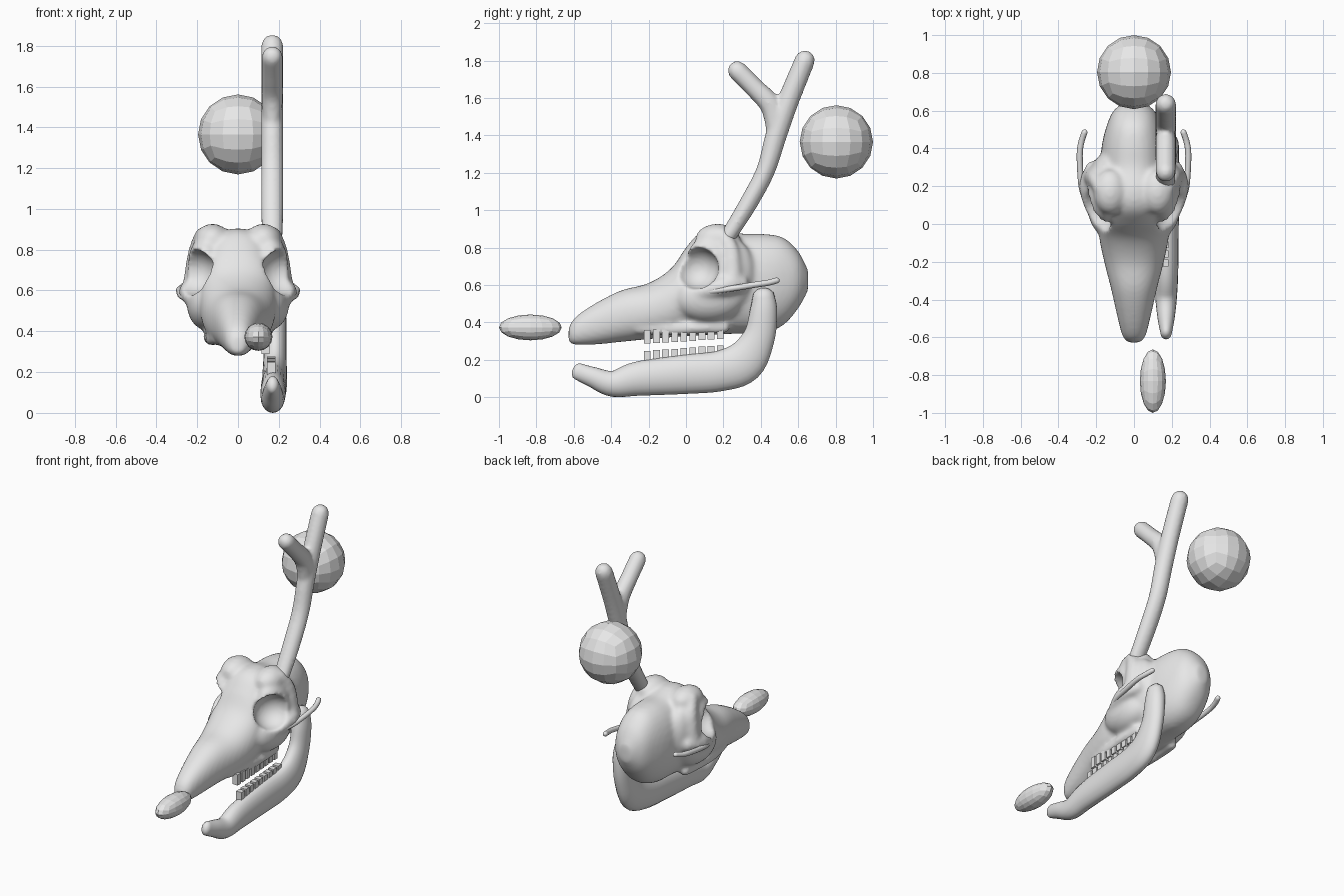
import bpy, bmesh, math
from mathutils import Vector, Matrix

if "Cube" in bpy.data.objects:
    bpy.data.objects.remove(bpy.data.objects["Cube"])

bone = bpy.data.materials.new("bone_grey")
bone.diffuse_color = (0.8, 0.8, 0.8, 1)
bone.use_nodes = True
bone.node_tree.nodes["Principled BSDF"].inputs["Base Color"].default_value = bone.diffuse_color


def finish(name, bm, smooth=True):
    bmesh.ops.recalc_face_normals(bm, faces=bm.faces)
    for f in bm.faces:
        f.smooth = smooth
    me = bpy.data.meshes.new(name)
    bm.to_mesh(me)
    bm.free()
    me.materials.append(bone)
    ob = bpy.data.objects.new(name, me)
    bpy.context.collection.objects.link(ob)
    return ob


def spline(rows, steps):
    """Catmull-Rom through rows of numbers."""
    p = [rows[0]] + list(rows) + [rows[-1]]
    out = []
    for i in range(1, len(p) - 2):
        for s in range(steps):
            t = s / steps
            out.append([0.5 * (2*b + (c-a)*t + (2*a-5*b+4*c-d)*t*t + (3*b-a-3*c+d)*t**3)
                        for a, b, c, d in zip(p[i-1], p[i], p[i+1], p[i+2])])
    return out + [list(rows[-1])]


def loft(bm, rows, sides=16, steps=5, power=2.0, upright=False):
    """Sweep an ellipse; rows are x, y, z, half width, half height. Ends are rounded unless upright."""
    rows = spline(rows, steps)
    pts = [Vector(r[:3]) for r in rows]
    tans = [(pts[min(i+1, len(pts)-1)] - pts[max(i-1, 0)]).normalized() for i in range(len(pts))]
    rings = [(p, t, r[3], r[4]) for p, t, r in zip(pts, tans, rows)]
    if not upright:
        def cap(ring, sign):
            p, t, a, b = ring
            return [(p + t * sign * min(a, b) * math.sin(k), t, a * math.cos(k), b * math.cos(k))
                    for k in (0.5, 1.0, 1.4)]
        rings = cap(rings[0], -1)[::-1] + rings + cap(rings[-1], 1)
    loops = []
    for p, t, a, b in rings:
        if upright:
            t = Vector((0, 1, 0))
        v = t.cross(Vector((1, 0, 0))).normalized()
        u = v.cross(t)
        loop = []
        for k in range(sides):
            c, s = math.cos(math.tau * k / sides), math.sin(math.tau * k / sides)
            c, s = [math.copysign(abs(n) ** (2 / power), n) for n in (c, s)]
            loop.append(bm.verts.new(p + u * a * c + v * b * s))
        loops.append(loop)
    for A, B in zip(loops, loops[1:]):
        for k in range(sides):
            bm.faces.new((A[k], A[(k+1) % sides], B[(k+1) % sides], B[k]))
    bm.faces.new(loops[0])
    bm.faces.new(loops[-1])


def ball(bm, centre, radii):
    m = Matrix.Translation(centre) @ Matrix.Diagonal((*radii, 1))
    bmesh.ops.create_icosphere(bm, subdivisions=4, radius=1, matrix=m)


def quad_ball(name, centre, radii):
    """Low-poly sphere made from a subdivided cube."""
    bm = bmesh.new()
    bmesh.ops.create_cube(bm, size=2)
    bmesh.ops.subdivide_edges(bm, edges=bm.edges[:], cuts=3, use_grid_fill=True)
    for v in bm.verts:
        d = Vector([math.tan(c * math.pi / 4) for c in v.co]).normalized()
        v.co = Vector([c + n * r for c, n, r in zip(centre, d, radii)])
    return finish(name, bm, False)


def flip(rows, s):
    return [(r[0] * s, *r[1:]) for r in rows]


def remesh(ob, size):
    m = ob.modifiers.new("remesh", 'REMESH')
    m.mode, m.voxel_size, m.use_smooth_shade = 'VOXEL', size, True


def relax(ob, times):
    m = ob.modifiers.new("relax", 'SMOOTH')
    m.factor, m.iterations = 0.5, times


# Skull: profile rows are y, half width, bottom, top
profile = [(-.628, .03, .295, .37), (-.595, .06, .28, .425), (-.5, .086, .28, .493),
           (-.35, .12, .295, .57), (-.2, .158, .31, .61), (-.08, .183, .32, .688),
           (0, .185, .325, .8), (.08, .185, .33, .885), (.18, .185, .335, .905),
           (.3, .18, .34, .875), (.42, .17, .345, .873), (.52, .145, .385, .853),
           (.6, .108, .475, .78), (.653, .04, .57, .68)]
bm = bmesh.new()
loft(bm, [(0, y, (a + b) / 2, w, (b - a) / 2) for y, w, a, b in profile],
     sides=32, power=2.2, upright=True)
for s in (-1, 1):
    ball(bm, (s * .125, .17, .845), (.09, .12, .082))     # brow
    ball(bm, (s * .16, .14, .69), (.092, .15, .18))       # orbit
    ball(bm, (s * .15, .24, .66), (.085, .13, .19))       # temple
    ball(bm, (s * .14, .12, .53), (.11, .19, .13))        # cheek
    loft(bm, flip([(.1, -.25, .365, .03, .03), (.125, -.1, .365, .035, .035),
                   (.135, .05, .37, .035, .035), (.13, .2, .375, .035, .035)], s))  # tooth ridge
    loft(bm, flip([(.13, -.1, .47, .03, .03), (.165, 0, .53, .04, .04), (.22, .1, .565, .045, .045),
                   (.245, .21, .595, .045, .05), (.22, .3, .61, .035, .045)], s))   # cheekbone
    loft(bm, flip([(.175, .19, .87, .04, .04), (.21, .24, .78, .037, .045),
                   (.23, .25, .62, .042, .05)], s))                                 # post-orbital bar
skull = finish("skull", bm)

# Eye socket cutters, facing out and forward
bm = bmesh.new()
for s in (-1, 1):
    ball(bm, (s * .225, .055, .69), (.122, .12, .112))
cutter = finish("socket_cutter", bm)
cutter.hide_render = True
cutter.hide_viewport = True
remesh(skull, .012)
cut = skull.modifiers.new("sockets", 'BOOLEAN')
cut.operation, cut.object = 'DIFFERENCE', cutter
remesh(skull, .012)
relax(skull, 8)

# Thin cheek bars on both sides
bm = bmesh.new()
for s in (-1, 1):
    loft(bm, flip([(.225, .05, .555, .014, .014), (.272, .17, .57, .015, .015),
                   (.284, .27, .585, .016, .016), (.287, .38, .603, .016, .016),
                   (.277, .44, .612, .016, .016), (.262, .485, .624, .016, .016)], s), sides=12)
finish("cheek_bars", bm)

# Forked antler on the right
bm = bmesh.new()
loft(bm, [(.168, .225, .86, .052, .043), (.168, .33, 1.03, .055, .049), (.168, .425, 1.21, .055, .051),
          (.168, .482, 1.4, .055, .058), (.168, .545, 1.58, .055, .058), (.168, .635, 1.8, .055, .055)])
loft(bm, [(.168, .48, 1.42, .045, .05), (.168, .455, 1.555, .053, .058),
          (.168, .365, 1.655, .053, .053), (.168, .275, 1.745, .053, .053)])
antler = finish("antler", bm)
remesh(antler, .013)
relax(antler, 5)

# Right half of the lower jaw
bm = bmesh.new()
loft(bm, [(.17, -.578, .138, .03, .045), (.17, -.5, .108, .045, .054), (.17, -.39, .072, .057, .07),
          (.172, -.25, .1, .062, .092), (.175, 0, .123, .062, .105), (.178, .18, .14, .062, .108),
          (.18, .31, .19, .06, .112), (.182, .39, .32, .055, .085), (.182, .415, .46, .055, .073),
          (.178, .415, .535, .05, .06)], sides=20)
finish("lower_jaw", bm)

# Tooth rows on the right
for name, x, first, last in (("upper_teeth", .135, (.288, .36), (.31, .365)),
                             ("lower_teeth", .163, (.15, .248), (.18, .277))):
    bm = bmesh.new()
    for i in range(9):
        t = i / 8
        lo, hi = [a + (b - a) * t for a, b in zip(first, last)]
        m = Matrix.Translation((x, -.207 + .39 * t, (lo + hi) / 2)) @ Matrix.Diagonal((.04, .036, hi - lo, 1))
        bmesh.ops.create_cube(bm, size=1, matrix=m)
    finish(name, bm, False)

# Loose low-poly balls
quad_ball("large_ball", (0, .804, 1.365), (.196, .196, .196))
quad_ball("nose_ball", (.1, -.832, .373), (.069, .168, .069))
